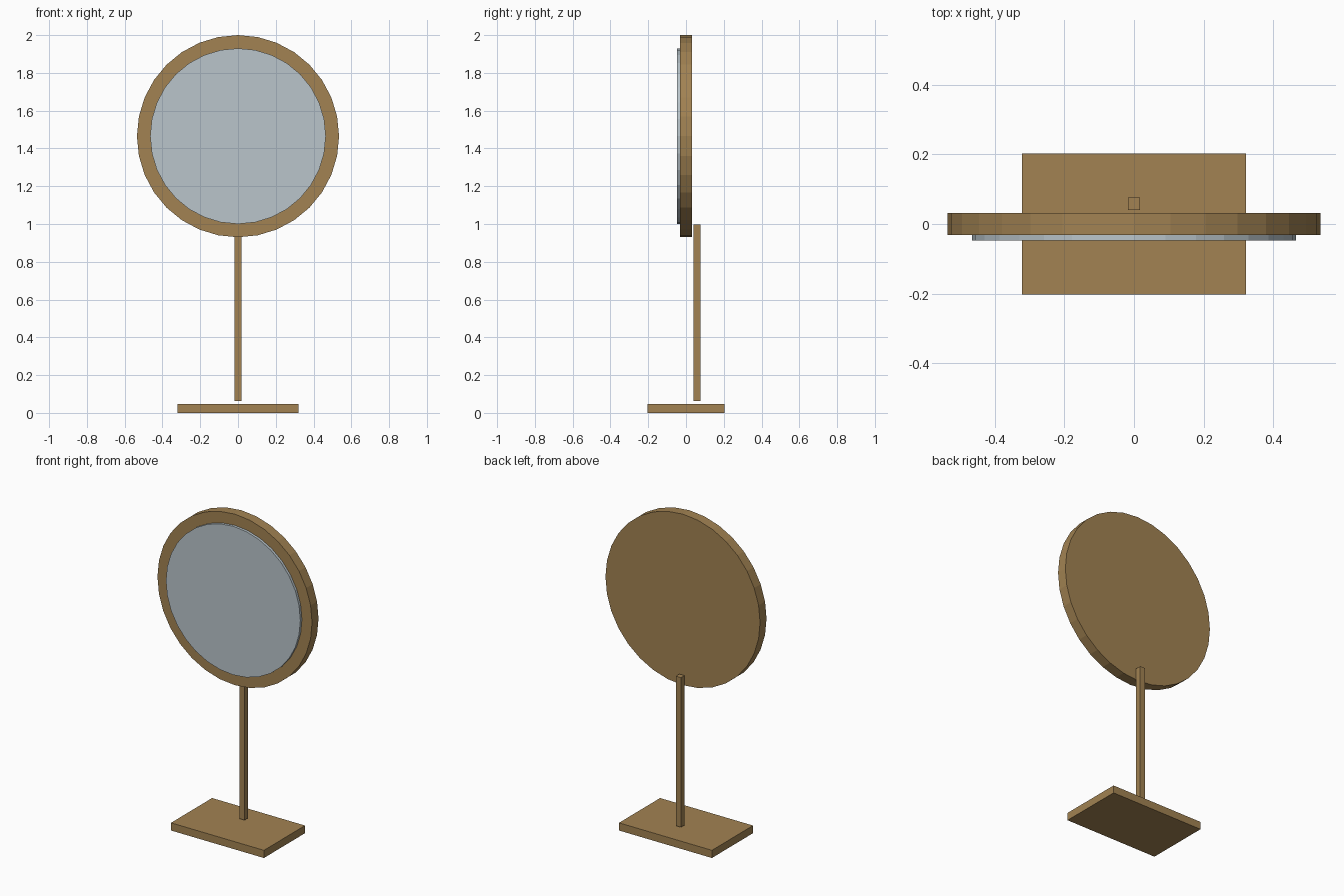
import bpy, bmesh, math
from mathutils import Matrix

if "Cube" in bpy.data.objects:
    bpy.data.objects.remove(bpy.data.objects["Cube"])


def material(name, rgb):
    m = bpy.data.materials.new(name)
    m.diffuse_color = (*rgb, 1)
    m.use_nodes = True
    m.node_tree.nodes["Principled BSDF"].inputs["Base Color"].default_value = m.diffuse_color
    return m


wood = material("wood", (0.36, 0.225, 0.085))
glass = material("mirror glass", (0.49, 0.56, 0.60))


def finish(name, bm, mat):
    bmesh.ops.recalc_face_normals(bm, faces=bm.faces)
    me = bpy.data.meshes.new(name)
    bm.to_mesh(me)
    bm.free()
    me.materials.append(mat)
    ob = bpy.data.objects.new(name, me)
    bpy.context.collection.objects.link(ob)
    return ob


def box(name, size, centre, mat):
    bm = bmesh.new()
    bmesh.ops.create_cube(bm, size=1, matrix=Matrix.Translation(centre) @ Matrix.Diagonal((*size, 1)))
    return finish(name, bm, mat)


def disc(name, radius, y0, y1, z, mat, sides=32):
    # upright flat-sided disc facing the front
    bm = bmesh.new()
    place = Matrix.Translation((0, (y0 + y1) / 2, z)) @ Matrix.Rotation(math.pi / 2, 4, 'X')
    bmesh.ops.create_cone(bm, cap_ends=True, segments=sides, radius1=radius,
                          radius2=radius, depth=y1 - y0, matrix=place)
    return finish(name, bm, mat)


# Foot plate and the post standing just above it, behind the mirror
box("base", (0.643, 0.406, 0.048), (0, 0, 0.024), wood)
box("post", (0.035, 0.035, 0.936), (0, 0.058, 0.53), wood)

# Round wooden backing with the glass on its front
disc("mirror_frame", 0.535, -0.032, 0.032, 1.465, wood)
disc("mirror_glass", 0.465, -0.048, -0.032, 1.465, glass)
